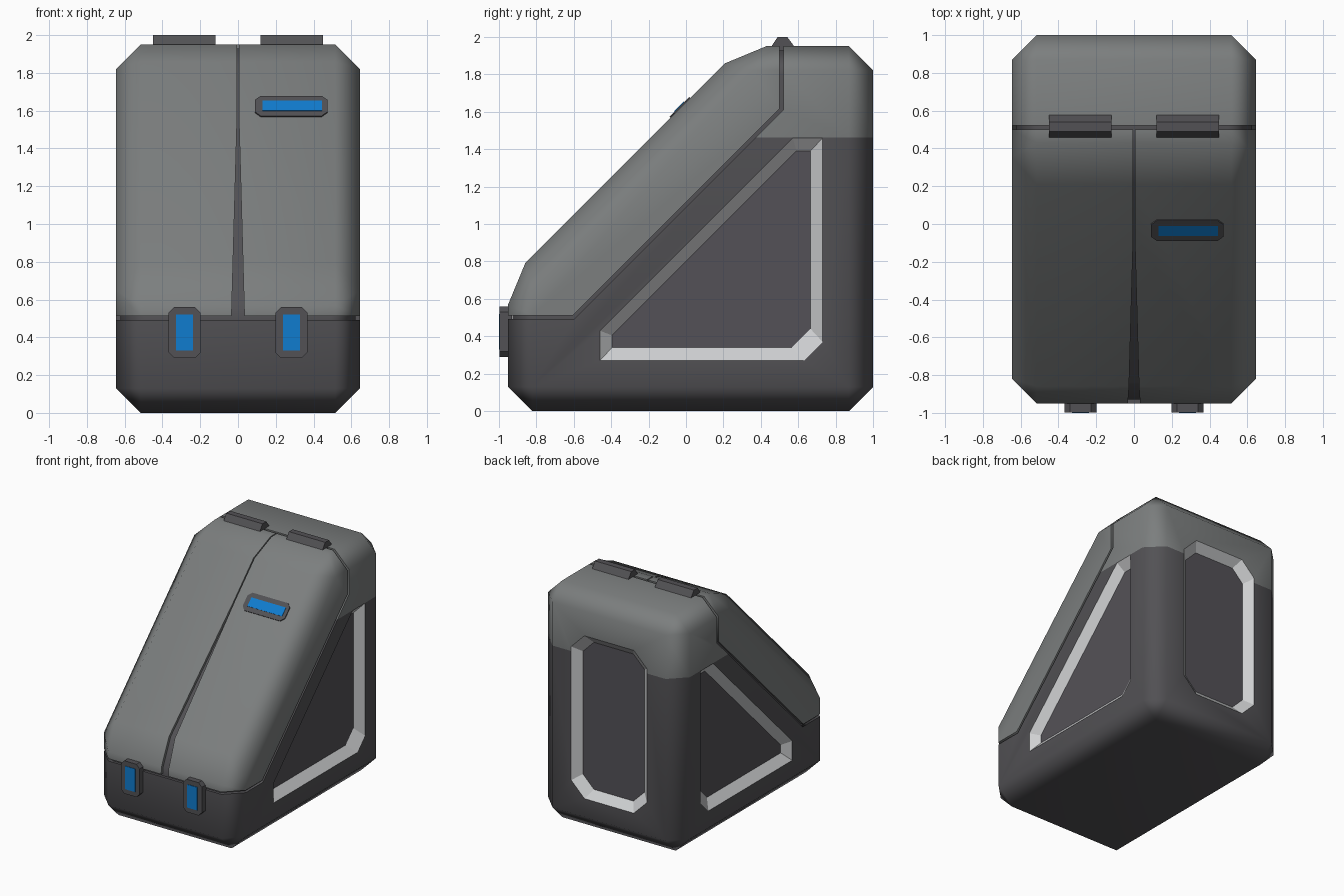
import bpy, bmesh, math
from mathutils import Vector

if "Cube" in bpy.data.objects:
    bpy.data.objects.remove(bpy.data.objects["Cube"])

# ---- materials (every object shares the same slot order)
LIGHT, DARK, RIM, PANEL, BLUE = range(5)
MATS = []
for name, col in (("mid_grey", (0.20, 0.21, 0.21)), ("dark_grey", (0.085, 0.083, 0.09)),
                  ("pale_grey", (0.62, 0.63, 0.64)), ("panel_grey", (0.088, 0.083, 0.096)),
                  ("blue", (0.005, 0.20, 0.62))):
    m = bpy.data.materials.new(name)
    m.diffuse_color = (*col, 1)
    m.use_nodes = True
    m.node_tree.nodes["Principled BSDF"].inputs["Base Color"].default_value = m.diffuse_color
    MATS.append(m)


def make(name, bm, mat=None):
    bmesh.ops.recalc_face_normals(bm, faces=bm.faces)
    if mat is not None:
        for f in bm.faces:
            f.material_index = mat
    me = bpy.data.meshes.new(name)
    bm.to_mesh(me)
    bm.free()
    for m in MATS:
        me.materials.append(m)
    ob = bpy.data.objects.new(name, me)
    bpy.context.collection.objects.link(ob)
    return ob


def loft(loops, side=0, cap=0):
    """Closed solid through loops of points."""
    bm = bmesh.new()
    rings = [[bm.verts.new(p) for p in lp] for lp in loops]
    n = len(rings[0])
    for a, b in zip(rings, rings[1:]):
        for i in range(n):
            j = (i + 1) % n
            bm.faces.new((a[i], a[j], b[j], b[i])).material_index = side
    for r in (rings[0], rings[-1]):
        bm.faces.new(r).material_index = cap
    return bm


def prism_x(poly, x0, x1):
    return loft([[(x, y, z) for y, z in poly] for x in (x0, x1)])


def octagon(x0, x1, z0, z1, c):
    return [(x0 + c, z0), (x1 - c, z0), (x1, z0 + c), (x1, z1 - c),
            (x1 - c, z1), (x0 + c, z1), (x0, z1 - c), (x0, z0 + c)]


def hull(name, d, mat):
    """Chamfered wedge-fronted case, shrunk by d."""
    k = d * math.tan(math.pi / 8)
    poly = [(-0.95 + d, d), (1 - d, d), (1 - d, 1.95 - d), (0.30 + k, 1.95 - d), (-0.95 + d, 0.70 - k)]
    bm = prism_x(poly, -0.645 + d, 0.645 - d)
    bmesh.ops.recalc_face_normals(bm, faces=bm.faces)
    bmesh.ops.bevel(bm, geom=bm.edges[:], offset=0.13, offset_type='OFFSET',
                    segments=1, profile=0.5, affect='EDGES')
    return make(name, bm, mat)


def boolean(ob, cutters):
    for c, op in cutters:
        md = ob.modifiers.new("cut", 'BOOLEAN')
        md.object, md.operation, md.solver = c, op, 'EXACT'
    dg = bpy.context.evaluated_depsgraph_get()
    me = bpy.data.meshes.new_from_object(ob.evaluated_get(dg))
    ob.modifiers.clear()
    ob.data = me


def smooth(ob, split=None):
    """Smooth chamfers, keep recess edges sharp; optionally recolour above a height."""
    bm = bmesh.new()
    bm.from_mesh(ob.data)
    for f in bm.faces:
        f.smooth = True
    for e in bm.edges:
        e.smooth = (len(e.link_faces) == 2 and e.calc_face_angle(0) < math.radians(48)
                    and e.link_faces[0].material_index == e.link_faces[1].material_index
                    and e.link_faces[0].material_index not in (RIM, PANEL))
    if split:
        bmesh.ops.bisect_plane(bm, geom=bm.verts[:] + bm.edges[:] + bm.faces[:], dist=1e-5,
                               plane_co=(0, 0, split), plane_no=(0, 0, 1))
        for f in bm.faces:
            if f.material_index == DARK and f.calc_center_bounds().z > split \
                    and min(v.co.z for v in f.verts) > split - 1e-3:
                f.material_index = LIGHT
    bm.to_mesh(ob.data)
    bm.free()
    wn = ob.modifiers.new("weighted_normals", 'WEIGHTED_NORMAL')
    wn.keep_sharp = True


# ---- cutters: lid region, lid region minus gap, centre seam
def lid_region(y1, y2, z):
    return [(-2, z), (y1, z), (y2, z + y2 - y1), (y2, 3), (-2, 3)]


seat_cut = make("seat_cutter", prism_x(lid_region(-0.597, 0.52, 0.493), -1, 1), DARK)
lid_cut = make("lid_cutter", prism_x(lid_region(-0.605, 0.50, 0.512), -1, 1), LIGHT)
seam = [(-0.04, 0.3), (0.04, 0.3), (0.004, 1.6), (0.004, 2.3), (-0.004, 2.3), (-0.004, 1.6)]
seam_cut = make("seam_cutter", loft([[(x, y, z) for x, z in seam] for y in (-2, 2)]), LIGHT)

# ---- cutters: recessed panels with sloped pale rims
DEPTH = 0.06


def recess(name, outer, inner, place):
    rim = [(2 * a - c, 2 * b - d) for (a, b), (c, d) in zip(outer, inner)]
    loops = [[place(a, b, h) for a, b in lp] for lp, h in ((rim, DEPTH), (inner, -DEPTH))]
    return make(name, loft(loops, RIM, PANEL))


tri_out = [(-0.46, 0.27), (0.63, 0.27), (0.73, 0.37), (0.73, 1.46), (0.57, 1.46), (-0.46, 0.43)]
tri_in = [(-0.395, 0.34), (0.565, 0.34), (0.665, 0.44), (0.665, 1.39), (0.59, 1.39), (-0.395, 0.405)]
recesses = [recess("side_cutter", tri_out, tri_in, lambda a, b, h, s=s: (s * (0.645 + h), a, b))
            for s in (1, -1)]
recesses.append(recess("rear_cutter", octagon(-0.345, 0.345, 0.28, 1.62, 0.12),
                       octagon(-0.28, 0.28, 0.345, 1.555, 0.10), lambda a, b, h: (a, 1.0 + h, b)))

# ---- main shells
body = hull("case_body", 0, DARK)
boolean(body, [(seat_cut, 'DIFFERENCE')] + [(r, 'DIFFERENCE') for r in recesses])
smooth(body, 1.462)

lid = hull("front_lid", 0, LIGHT)
boolean(lid, [(lid_cut, 'INTERSECT'), (seam_cut, 'DIFFERENCE')])
smooth(lid)

core = hull("seam_liner", 0.022, DARK)
boolean(core, [(seat_cut, 'INTERSECT')])
smooth(core)

for c in [seat_cut, lid_cut, seam_cut] + recesses:
    bpy.data.objects.remove(c)

# ---- hinges and latches, left and right
for s, side in ((-1, "left"), (1, "right")):
    hinge = [(0.457, 1.92), (0.457, 1.95), (0.49, 2.0), (0.54, 2.0), (0.577, 1.95), (0.577, 1.92)]
    make("hinge_" + side, prism_x(hinge, s * 0.285 - 0.165, s * 0.285 + 0.165), DARK)
    cx = s * 0.283
    frame = octagon(cx - 0.085, cx + 0.085, 0.29, 0.56, 0.03)
    make("latch_" + side, loft([[(x, y, z) for x, z in frame] for y in (-0.93, -0.996)]), DARK)
    plate = [(cx - 0.045, 0.33), (cx + 0.045, 0.33), (cx + 0.045, 0.52), (cx - 0.045, 0.52)]
    make("latch_inlay_" + side, loft([[(x, y, z) for x, z in plate] for y in (-0.993, -1.0)]), BLUE)

# ---- indicator on the sloped lid
nrm, up = Vector((0, -1, 1)).normalized(), Vector((0, 1, 1)).normalized()
mid = Vector((0, -0.03, 1.62))


def on_slope(poly, h0, h1):
    return loft([[mid + Vector((x, 0, 0)) + up * v + nrm * h for x, v in poly] for h in (h0, h1)])


make("indicator_frame", on_slope(octagon(0.09, 0.473, -0.075, 0.075, 0.03), -0.01, 0.008), DARK)
make("indicator_inlay", on_slope([(0.13, -0.037), (0.445, -0.037), (0.445, 0.037), (0.13, 0.037)],
                                 0.005, 0.011), BLUE)
